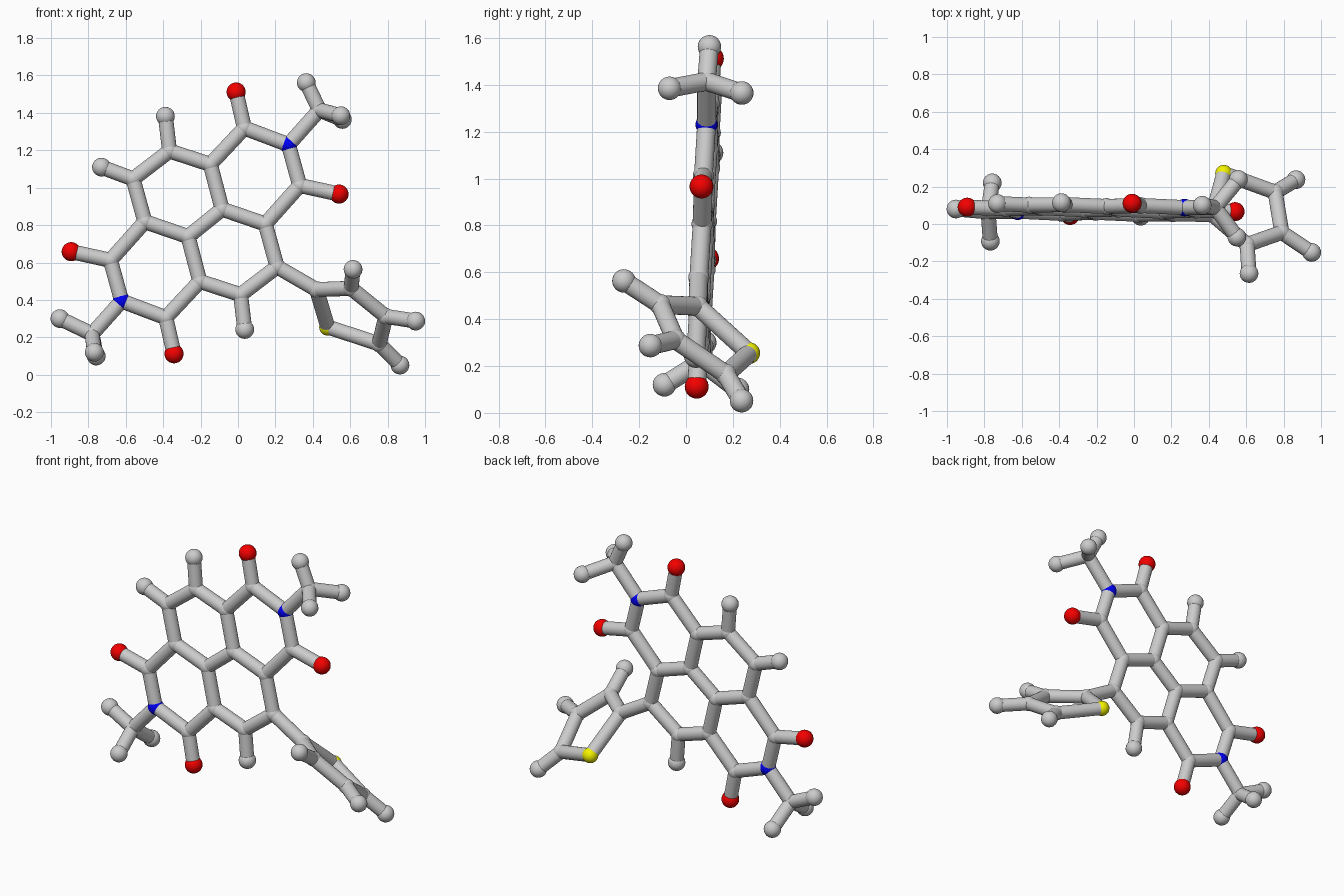
import bpy, math
from mathutils import Vector

if "Cube" in bpy.data.objects:
    bpy.data.objects.remove(bpy.data.objects["Cube"])

STICK = 0.04
RADIUS = {"carbon": 0.045, "nitrogen": 0.047, "sulfur": 0.046,
          "oxygen": 0.051, "hydrogen": 0.05}
COLOR = {"nitrogen": (0, 0, 0.9, 1), "oxygen": (0.9, 0, 0, 1), "sulfur": (0.9, 0.9, 0, 1)}
MATS = {}
for kind, rgba in COLOR.items():
    MATS[kind] = bpy.data.materials.new(kind + "_colour")
    MATS[kind].diffuse_color = rgba

atoms = []


def flat(x, z):
    """Point on the slightly tilted plane of the fused rings."""
    return Vector((x, 0.03 - 0.028 * x + 0.053 * z, z))


# Fused ring core: half the atoms, repeated by a half turn about the centre
CX, CZ = -0.176, 0.812
half = [("oxygen", 0.166, 0.70), ("carbon", 0.210, 0.507), ("nitrogen", 0.446, 0.418),
        ("carbon", 0.506, 0.200), ("oxygen", 0.716, 0.154), ("carbon", 0.028, 0.313),
        ("carbon", -0.190, 0.384), ("hydrogen", -0.212, 0.570), ("carbon", 0.091, 0.073),
        ("carbon", 0.322, -0.006), ("carbon", 0.385, -0.235)]
for s in (1, -1):
    for kind, x, z in half:
        atoms.append((kind, flat(CX + s * x, CZ + s * z)))
atoms.append(("hydrogen", flat(-0.73, 1.11)))

# Two methyl end groups and the five-sided side ring
extra = {
    "carbon": [(0.435, 0.088, 1.415), (-0.78, 0.065, 0.218),
               (0.42, 0.05, 0.455), (0.605, -0.11, 0.462),
               (0.79, -0.045, 0.312), (0.755, 0.17, 0.165)],
    "hydrogen": [(0.365, 0.10, 1.562), (0.55, -0.07, 1.385), (0.558, 0.238, 1.365),
                 (-0.952, 0.08, 0.30), (-0.768, -0.092, 0.12), (-0.758, 0.22, 0.10),
                 (0.615, -0.265, 0.563), (0.95, -0.152, 0.287), (0.866, 0.237, 0.052)],
    "sulfur": [(0.48, 0.27, 0.255)],
}
for kind, pts in extra.items():
    atoms += [(kind, Vector(p)) for p in pts]


def finish(name, kind=None):
    ob = bpy.context.object
    ob.name = name
    bpy.ops.object.shade_smooth_by_angle(angle=math.radians(40))
    if kind in MATS:
        ob.data.materials.append(MATS[kind])


# Balls
for kind, p in atoms:
    bpy.ops.mesh.primitive_uv_sphere_add(segments=24, ring_count=16,
                                         radius=RADIUS[kind], location=p)
    finish(kind + "_ball", kind)

# Sticks between neighbouring balls
ENDS = ("oxygen", "hydrogen")
for i, (ka, a) in enumerate(atoms):
    for kb, b in atoms[i + 1:]:
        reach = 0.34 if "sulfur" in (ka, kb) else 0.29
        d = b - a
        if d.length > reach or (ka in ENDS and kb in ENDS):
            continue
        bpy.ops.mesh.primitive_cylinder_add(
            vertices=24, radius=STICK, depth=d.length, location=(a + b) / 2,
            rotation=d.to_track_quat('Z', 'Y').to_euler())
        finish("bond_stick")

for m in bpy.data.materials:
    if m.users and not m.is_grease_pencil:
        m.use_nodes = True
        m.node_tree.nodes["Principled BSDF"].inputs["Base Color"].default_value = m.diffuse_color
